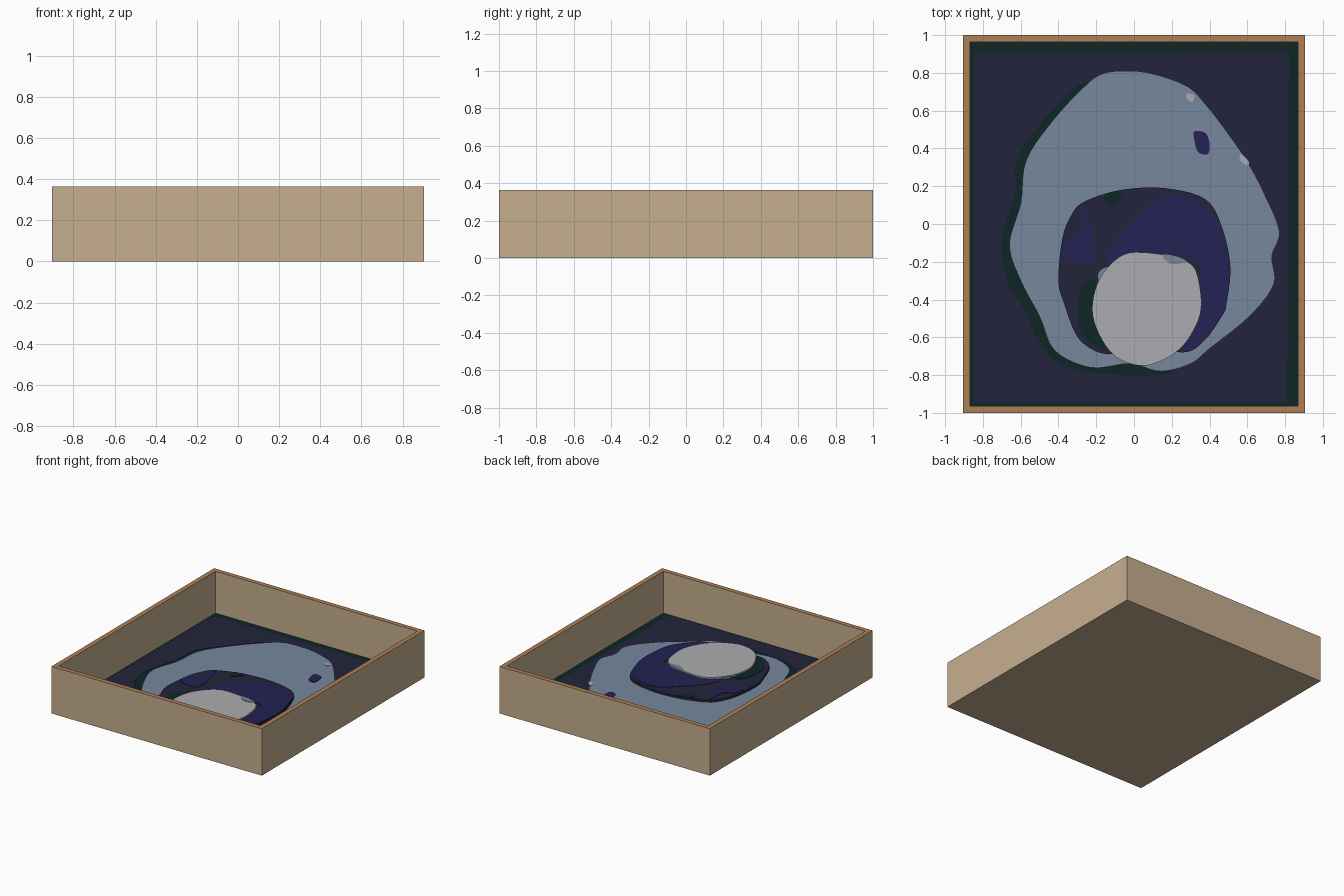
import bpy, bmesh
from mathutils import Vector

if "Cube" in bpy.data.objects:
    bpy.data.objects.remove(bpy.data.objects["Cube"], do_unlink=True)


def material(name, rgb):
    """Flat material from sRGB 0-255 values."""
    lin = [(c / 255 / 12.92) if c / 255 <= 0.04045 else ((c / 255 + 0.055) / 1.055) ** 2.4 for c in rgb]
    m = bpy.data.materials.new(name)
    m.use_nodes = True
    m.diffuse_color = (*lin, 1)
    bsdf = m.node_tree.nodes["Principled BSDF"]
    bsdf.inputs["Base Color"].default_value = (*lin, 1)
    bsdf.inputs["Roughness"].default_value = 0.9
    return m


TAN = material("tan wood", (198, 175, 144))
RIM = material("brown rim", (174, 128, 86))
NAVY = material("dark navy", (36, 35, 60))
BLUE = material("deep blue", (34, 34, 83))
GREEN = material("shadow green", (14, 38, 38))
SLATE = material("slate blue", (118, 135, 158))
PALE = material("pale grey", (172, 172, 177))


def finish(name, bm, mats):
    mesh = bpy.data.meshes.new(name)
    bmesh.ops.recalc_face_normals(bm, faces=bm.faces)
    bm.to_mesh(mesh)
    bm.free()
    for m in mats:
        mesh.materials.append(m)
    ob = bpy.data.objects.new(name, mesh)
    bpy.context.collection.objects.link(ob)
    return ob


def smooth_loop(pts, steps=5):
    """Closed Catmull-Rom curve through the points."""
    p = [Vector(q) for q in pts]
    n, out = len(p), []
    for i in range(n):
        a, b, c, d = p[i - 1], p[i], p[(i + 1) % n], p[(i + 2) % n]
        for s in range(steps):
            t = s / steps
            out.append(0.5 * (2 * b + (c - a) * t + (2 * a - 5 * b + 4 * c - d) * t * t
                              + (3 * b - a - 3 * c + d) * t ** 3))
    return out


def plate(name, pts, z0, z1, mat, smooth=True):
    """Flat plate from an outline given in hundredths of a unit."""
    loop = smooth_loop(pts) if smooth else [Vector(q) for q in pts]
    bm = bmesh.new()
    face = bm.faces.new([bm.verts.new((v.x / 100, v.y / 100, z0)) for v in loop])
    ext = bmesh.ops.extrude_face_region(bm, geom=[face], use_keep_orig=True)
    bmesh.ops.translate(bm, vec=(0, 0, z1 - z0),
                        verts=[g for g in ext["geom"] if isinstance(g, bmesh.types.BMVert)])
    bmesh.ops.triangulate(bm, faces=[f for f in bm.faces if len(f.verts) > 4])
    return finish(name, bm, [mat])


# Open tray: solid block, top inset for the rim and pushed down to the floor
W, D, H, RIM_W, FLOOR = 0.905, 1.0, 0.365, 0.052, 0.04
bm = bmesh.new()
bmesh.ops.create_cube(bm, size=1)
for v in bm.verts:
    v.co = (v.co.x * 2 * W, v.co.y * 2 * D, (v.co.z + 0.5) * H)
top = max(bm.faces, key=lambda f: f.calc_center_median().z)
ring = bmesh.ops.inset_region(bm, faces=[top], thickness=RIM_W)["faces"]
for f in ring:
    f.material_index = 1
ext = bmesh.ops.extrude_face_region(bm, geom=[top])
floor = [g for g in ext["geom"] if isinstance(g, bmesh.types.BMFace)][0]
if top.is_valid:
    bmesh.ops.delete(bm, geom=[top], context="FACES_ONLY")
bmesh.ops.translate(bm, vec=(0, 0, FLOOR - H), verts=list(floor.verts))
floor.material_index = 2
finish("tray", bm, [TAN, RIM, GREEN])

# Navy backing with a dark gap left along the back and one side
plate("backing_panel", [(-85, -94.5), (81, -94.5), (82, 89), (80, 91.5), (-83, 90.5), (-85, 89)],
      FLOOR, 0.044, NAVY, smooth=False)

# Large slate blob over its dark offset edge
plate("blob_shadow", [(-26, 75), (-46, 57), (-62, 35), (-63, 16), (-70, -8), (-68, -28), (-58, -46),
                      (-51, -61), (-40, -74), (-18, -79), (12, -80), (20, -70), (0, 0), (-10, 60)],
      0.042, 0.05, GREEN)
plate("large_blob", [(-8, 81), (8, 80), (28, 73), (39, 62), (49, 49), (60, 33), (69, 16), (77, -4),
                     (73, -17), (74, -32), (61, -49), (40, -66), (30, -74), (14, -78), (-2, -74),
                     (-23, -76), (-42, -67), (-50, -49), (-60, -30), (-66, -11), (-60, 11),
                     (-57, 34), (-42, 56), (-26, 73), (-18, 79)], 0.042, 0.063, SLATE)
plate("blob_spot", [(32, 49), (38, 48), (40, 42), (39, 37), (34, 38), (32, 44)], 0.062, 0.066, BLUE)
plate("edge_fleck_back", [(28, 69), (32, 68), (31, 65), (28, 66)], 0.062, 0.066, PALE)
plate("edge_fleck_side", [(57, 37), (61, 33), (60, 31), (56, 34)], 0.062, 0.066, PALE)

# Middle navy blob with painted patches
MID = 0.08
plate("middle_blob", [(16, 19), (38, 13), (47, -3), (51, -23), (49, -42), (47, -48), (37, -62),
                      (26, -68), (4, -64), (-14, -69), (-29, -61), (-37, -42), (-40, -30),
                      (-38, -8), (-33, 5), (-26, 12), (-7, 18)], 0.06, MID, NAVY)
patches = {
    "blue_patch_large": (BLUE, [(16, 15), (35, 12), (46, -2), (50, -23), (48, -45), (37, -61), (26, -67),
                                (27, -50), (32, -40), (34, -20), (14, -17), (-14, -20), (-10, -8), (3, 5)]),
    "blue_patch_small": (BLUE, [(-27, 10), (-22, -5), (-22, -20), (-37, -18), (-35, -8), (-29, -4)]),
    "green_patch_large": (GREEN, [(-22, -29), (-18, -40), (-19, -56), (-14, -67), (-26, -60),
                                  (-30, -48), (-28, -34)]),
    "green_patch_small": (GREEN, [(-16, 15), (-6, 17), (-12, 9)]),
}
for name, (mat, pts) in patches.items():
    plate(name, pts, MID - 0.001, MID + 0.003, mat)

# Slate smears beside the pale disc
plate("smear_left", [(-17, -24), (-6, -21), (-9, -27), (-14, -31), (-19, -29)], MID, MID + 0.006, SLATE)
plate("smear_right", [(15, -16), (23, -17), (28, -20), (19, -21)], MID, 0.097, SLATE)

# Pale disc on top
plate("pale_disc", [(4, -15), (19, -17), (31, -22), (35, -34), (35, -48), (28, -62), (19, -70), (6, -75),
                    (-7, -72), (-16, -63), (-22, -48), (-20, -33), (-13, -22), (-5, -16)],
      0.062, 0.094, PALE)
